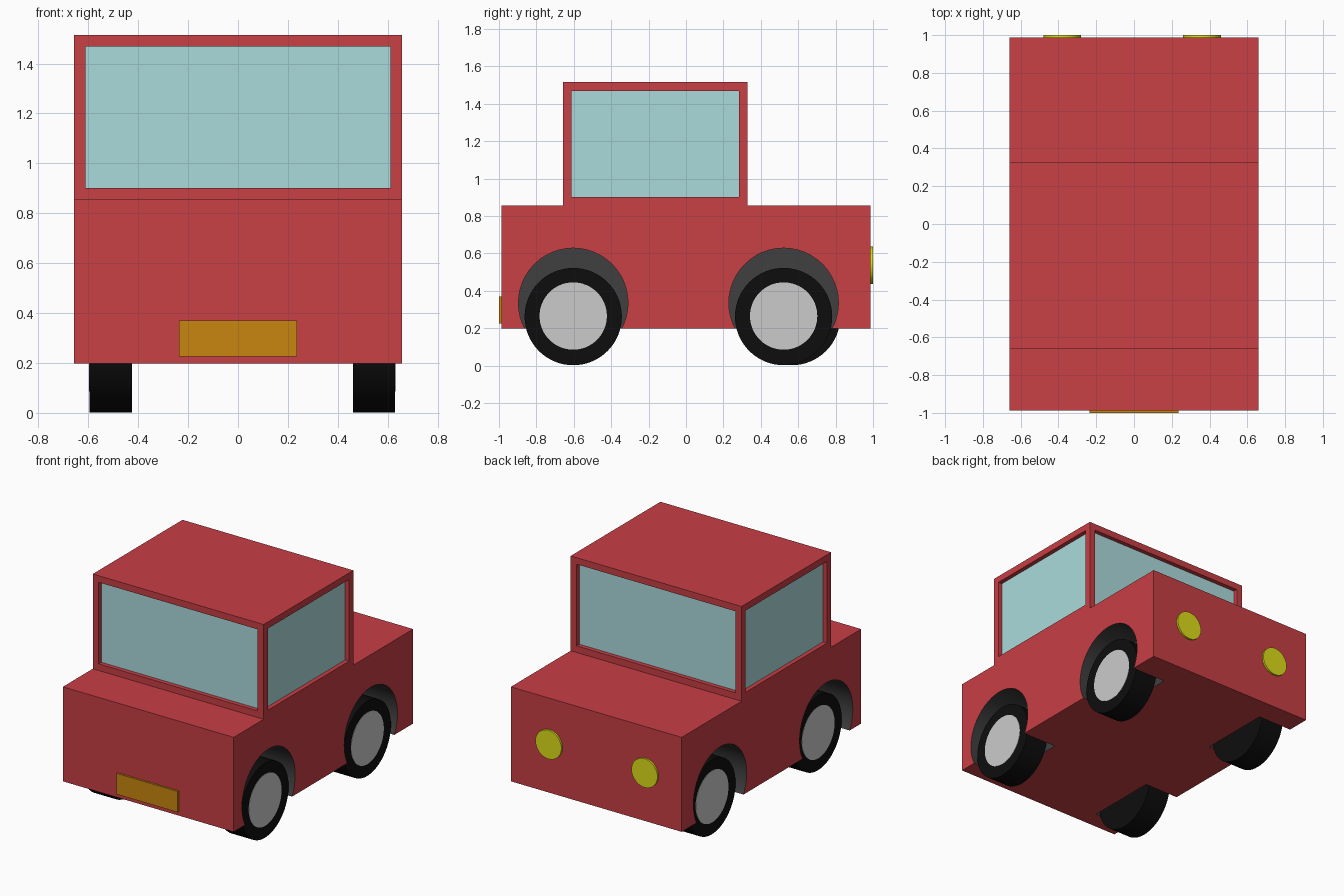
import bpy, bmesh, math
from mathutils import Matrix, Vector

if "Cube" in bpy.data.objects:
    bpy.data.objects.remove(bpy.data.objects["Cube"])


def material(name, rgb):
    m = bpy.data.materials.new(name)
    m.diffuse_color = (*rgb, 1)
    m.use_nodes = True
    m.node_tree.nodes["Principled BSDF"].inputs["Base Color"].default_value = m.diffuse_color
    return m


RED = material("red_paint", (0.58, 0.05, 0.06))
GLASS = material("glass", (0.41, 0.71, 0.72))
RUBBER = material("rubber", (0.004, 0.004, 0.004))
ARCH = material("arch_lining", (0.05, 0.05, 0.05))
YELLOW = material("lamp_yellow", (0.72, 0.72, 0.01))
ORANGE = material("plate_orange", (0.58, 0.24, 0.005))


def finish(name, bm, *mats):
    me = bpy.data.meshes.new(name)
    bm.to_mesh(me)
    bm.free()
    for m in mats:
        me.materials.append(m)
    ob = bpy.data.objects.new(name, me)
    bpy.context.collection.objects.link(ob)
    return ob


def box_mesh(lo, hi):
    lo, hi = Vector(lo), Vector(hi)
    bm = bmesh.new()
    bmesh.ops.create_cube(bm, size=1, matrix=Matrix.Translation((lo + hi) / 2)
                          @ Matrix.Diagonal((*(hi - lo), 1)))
    return bm


def cylinder(name, axis, centre, r, depth, mat=None, sides=64):
    rot = Matrix.Rotation(math.pi / 2, 4, 'Y' if axis == 'X' else 'X')
    bm = bmesh.new()
    bmesh.ops.create_cone(bm, cap_ends=True, segments=sides, radius1=r, radius2=r,
                          depth=depth, matrix=Matrix.Translation(centre) @ rot)
    for f in bm.faces:
        f.smooth = len(f.verts) == 4
    for e in bm.edges:
        e.smooth = all(f.smooth for f in e.link_faces)
    return finish(name, bm, *([mat] if mat else []))


# Lower body
W, L = 0.658, 0.987
body = finish("body", box_mesh((-W, -L, 0.197), (W, L, 0.855)), RED)

# Cabin with four recessed windows
bm = box_mesh((-W, -W, 0.855), (W, 0.329, 1.515))
bm.normal_update()
panes = [f for f in bm.faces if abs(f.normal.z) < 0.5]
bmesh.ops.inset_individual(bm, faces=panes, thickness=0.065)
bmesh.ops.inset_individual(bm, faces=panes, thickness=0, depth=-0.03)
for f in panes:
    f.material_index = 1
finish("cabin", bm, RED, GLASS)

# Wheels, hubs and wheel arches: name, side, y, outer face x
for name, s, y, outer in (("front_right", 1, -0.603, 0.63), ("back_right", 1, 0.522, 0.63),
                          ("front_left", -1, -0.603, 0.595), ("back_left", -1, 0.565, 0.595)):
    cylinder(name + "_tyre", 'X', (s * (outer - 0.085), y, 0.262), 0.26, 0.17, RUBBER)
    cylinder(name + "_hub", 'X', (s * (outer - 0.018), y, 0.265), 0.18, 0.04)
    cutter = cylinder(name + "_arch_cutter", 'X', (s * 0.595, y, 0.335), 0.293, 0.4, ARCH, 48)
    cutter.hide_render = True
    cutter.hide_set(True)
    mod = body.modifiers.new(name + "_arch", 'BOOLEAN')
    mod.operation = 'DIFFERENCE'
    mod.solver = 'EXACT'
    mod.material_mode = 'TRANSFER'
    mod.object = cutter

# Lamps on the back face
for name, x in (("left_lamp", -0.38), ("right_lamp", 0.36)):
    cylinder(name, 'Y', (x, 0.985, 0.537), 0.1, 0.03, YELLOW)

# Plate on the front face
finish("front_plate", box_mesh((-0.236, -1.0, 0.225), (0.236, -0.97, 0.37)), ORANGE)
